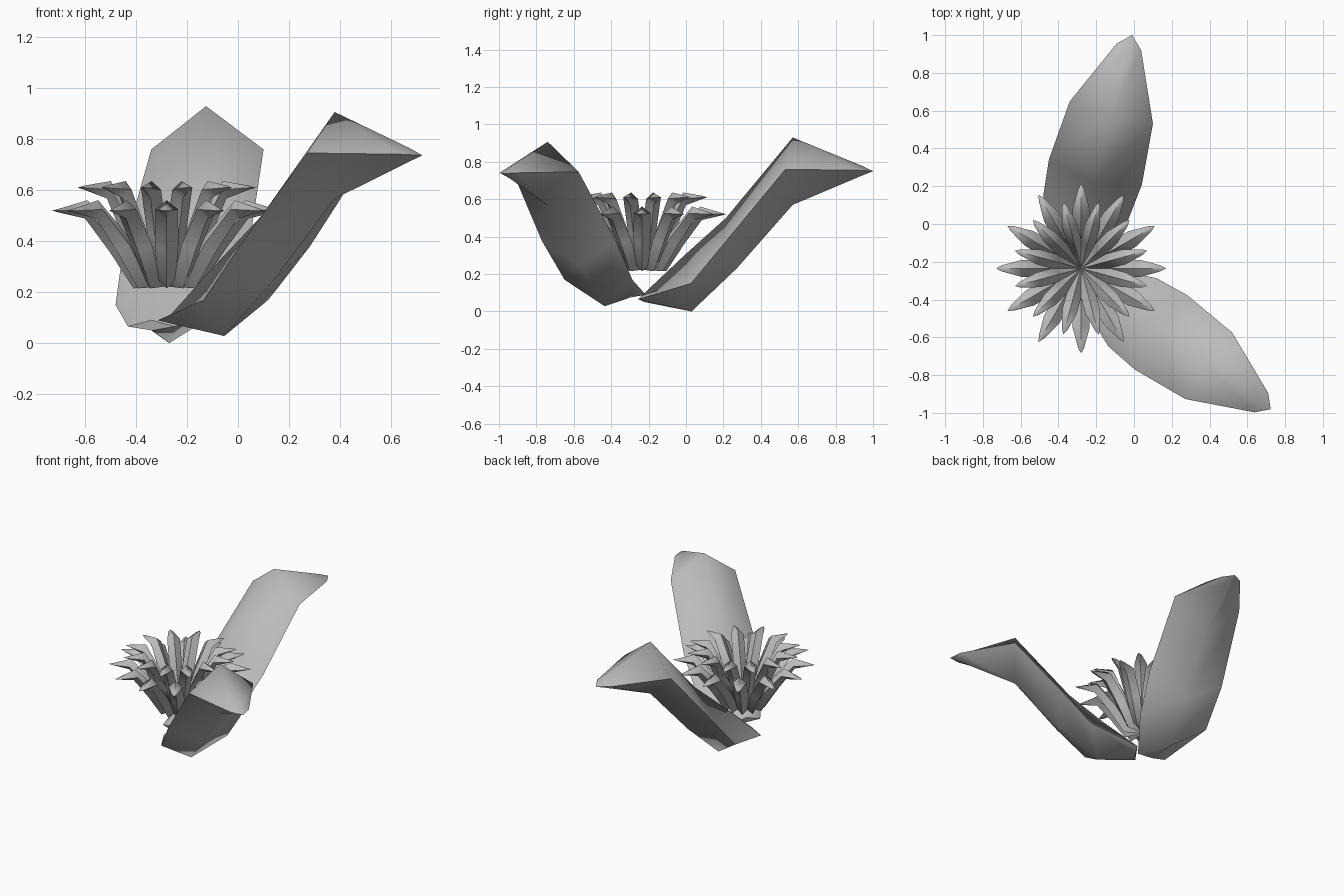
import bpy, bmesh, math
from mathutils import Matrix, Vector

cube = bpy.data.objects.get("Cube")
if cube:
    bpy.data.objects.remove(cube, do_unlink=True)

# Single plain grey material
grey = bpy.data.materials.new("plain_grey")
grey.use_nodes = True
COLOUR = (0.5, 0.5, 0.5, 1)
grey.diffuse_color = COLOUR
grey.node_tree.nodes["Principled BSDF"].inputs["Base Color"].default_value = COLOUR


def add_blade(bm, sections, tip, matrix):
    """Loft diamond sections along +x and close them into a pointed tip.
    Each section: side (x, z), half width, bottom (x, z), top (x, z)."""
    rings = []
    for (sx, sz), width, (bx, bz), (tx, tz) in sections:
        corners = [(sx, width, sz), (tx, 0, tz), (sx, -width, sz), (bx, 0, bz)]
        rings.append([bm.verts.new(matrix @ Vector(c)) for c in corners])
    point = bm.verts.new(matrix @ Vector((tip[0], 0, tip[1])))
    for a, b in zip(rings, rings[1:]):
        for i in range(4):
            j = (i + 1) % 4
            bm.faces.new((a[i], a[j], b[j], b[i]))
    for i in range(4):
        bm.faces.new((rings[-1][i], rings[-1][(i + 1) % 4], point))
    bm.faces.new(rings[0])


def finish(bm, name, angle):
    bmesh.ops.recalc_face_normals(bm, faces=bm.faces[:])
    mesh = bpy.data.meshes.new(name)
    bm.to_mesh(mesh)
    bm.free()
    mesh.materials.append(grey)
    obj = bpy.data.objects.new(name, mesh)
    bpy.context.collection.objects.link(obj)
    bpy.ops.object.select_all(action="DESELECT")
    obj.select_set(True)
    bpy.context.view_layer.objects.active = obj
    bpy.ops.object.shade_smooth_by_angle(angle=math.radians(angle))
    return obj


def turn(x, y, z, degrees, scale=1):
    return (Matrix.Translation((x, y, z))
            @ Matrix.Rotation(math.radians(degrees), 4, "Z")
            @ Matrix.Scale(scale, 4))


# Large leaves, measured from the bend where the tip folds outward
LEAF = [
    ((-.85, .065), .095, (-.84, .05), (-.85, .09)),
    ((-.52, .15), .234, (-.58, 0), (-.62, .30)),
    ((-.326, .37), .255, (-.33, .23), (-.39, .50)),
    ((0, .76), .228, (-.02, .57), (-.02, .93)),
    ((.36, .755), .067, (.36, .725), (.36, .78)),
]
for name, place in (("back_leaf", turn(-.12, .59, 0, 75)),
                    ("front_leaf", turn(.395, -.75, .028, -35, .945))):
    bm = bmesh.new()
    add_blade(bm, LEAF, (.425, .75), place)
    finish(bm, name, 65)


# Flower petals: centre (r, z), half width, offset from centre to top
def petal_sections(path):
    return [((r, z), w, (r - dr, z - dz), (r + dr, z + dz))
            for r, z, w, dr, dz in path]


OUTER = [(0, .235, .015, 0, .012), (.11, .25, .036, -.02, .035),
         (.195, .385, .046, -.03, .025), (.315, .525, .045, -.005, .036),
         (.42, .52, .016, 0, .008)]
INNER = [(0, .245, .012, 0, .012), (.085, .28, .032, -.025, .025),
         (.145, .43, .04, -.03, .018), (.235, .602, .04, -.008, .034),
         (.335, .61, .015, 0, .008)]
for name, path, tip, start in (("outer_petals", OUTER, (.45, .52), 0),
                               ("inner_petals", INNER, (.362, .61), 15)):
    bm = bmesh.new()
    for k in range(12):
        add_blade(bm, petal_sections(path), tip,
                  turn(-.28, -.235, 0, start + 30 * k))
    finish(bm, name, 65)
